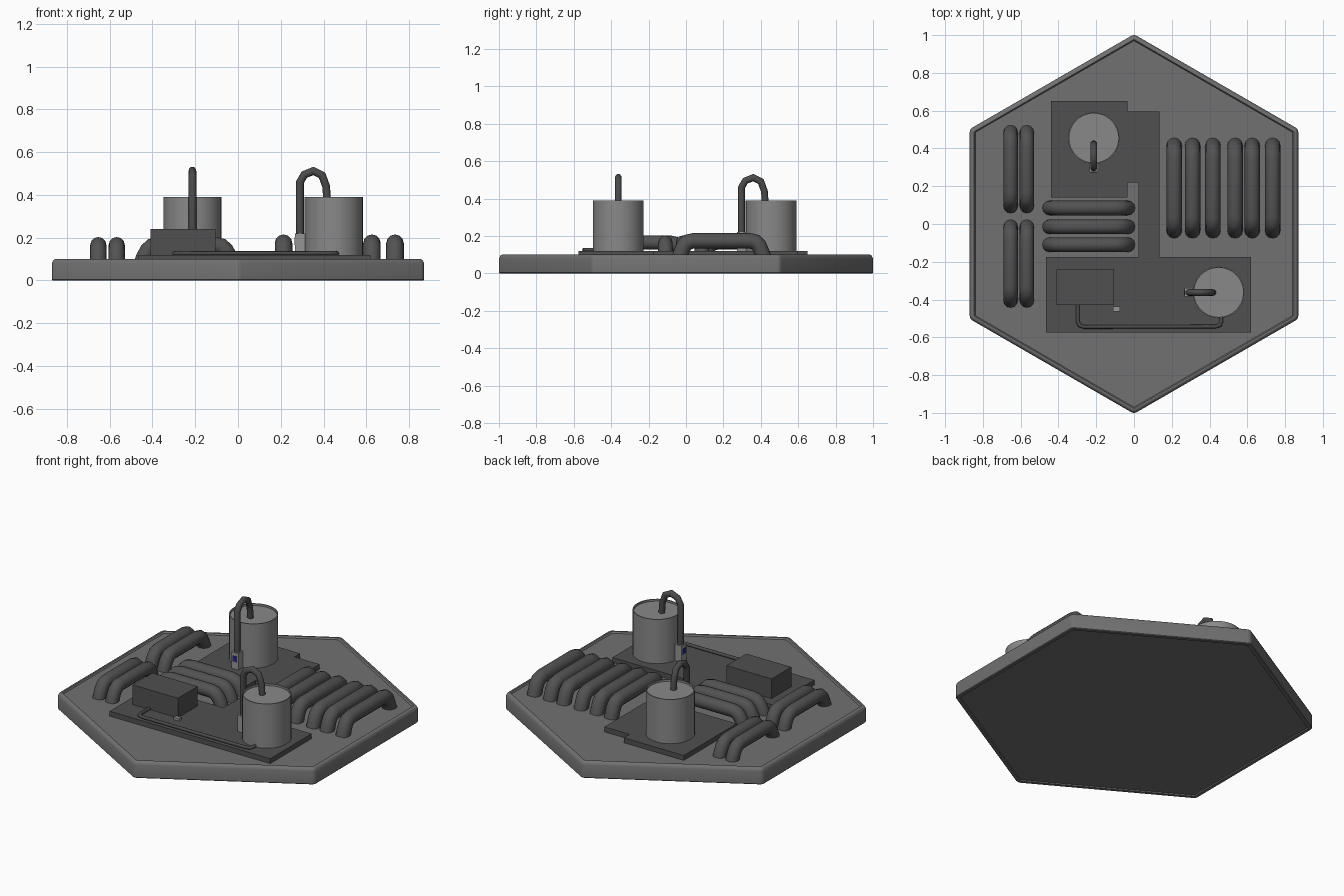
import bpy, bmesh
from math import cos, sin, pi, radians
from mathutils import Vector

if "Cube" in bpy.data.objects:
    bpy.data.objects.remove(bpy.data.objects["Cube"])


def mat(name, *c):
    m = bpy.data.materials.new(name)
    m.diffuse_color = (*c, 1) if len(c) == 3 else (c[0], c[0], c[0], 1)
    m.use_nodes = True
    m.node_tree.nodes["Principled BSDF"].inputs["Base Color"].default_value = m.diffuse_color
    return m


BASE, DARK, TUBE = mat("base_grey", 0.165), mat("dark_grey", 0.08), mat("tube_grey", 0.085)
TANK, LIGHT, PIPE = mat("tank_grey", 0.25), mat("light_grey", 0.3), mat("pipe_grey", 0.07)
SCREEN = mat("screen_blue", 0.02, 0.02, 0.18)


def add_mesh(name, bm, material, angle=0):
    bmesh.ops.recalc_face_normals(bm, faces=bm.faces)
    me = bpy.data.meshes.new(name)
    bm.to_mesh(me)
    bm.free()
    me.materials.append(material)
    ob = bpy.data.objects.new(name, me)
    bpy.context.collection.objects.link(ob)
    if angle:
        bpy.ops.object.select_all(action='DESELECT')
        ob.select_set(True)
        bpy.context.view_layer.objects.active = ob
        bpy.ops.object.shade_smooth_by_angle(angle=radians(angle))
    return ob


def loft(name, rings, material, angle=40):
    """Skin a stack of equal rings and cap both ends."""
    bm = bmesh.new()
    loops = [[bm.verts.new(p) for p in r] for r in rings]
    n = len(loops[0])
    for a, b in zip(loops, loops[1:]):
        for i in range(n):
            j = (i + 1) % n
            bm.faces.new((a[i], a[j], b[j], b[i]))
    bm.faces.new(loops[0])
    bm.faces.new(loops[-1])
    return add_mesh(name, bm, material, angle)


def box(name, material, x0, x1, y0, y1, z0, z1):
    bm = bmesh.new()
    bmesh.ops.create_cube(bm, size=1)
    for v in bm.verts:
        v.co = ((x0 + x1) / 2 + v.co.x * (x1 - x0),
                (y0 + y1) / 2 + v.co.y * (y1 - y0),
                (z0 + z1) / 2 + v.co.z * (z1 - z0))
    return add_mesh(name, bm, material)


def pipe(name, pts, r, material, sides=12):
    """Round tube in one plane, mitred along its path."""
    pts = [Vector(p) for p in pts]
    side = None
    for i in range(1, len(pts) - 1):
        c = (pts[i] - pts[i - 1]).cross(pts[i + 1] - pts[i])
        if c.length > 1e-6:
            side = c.normalized()
            break
    rings = []
    for i, p in enumerate(pts):
        d0 = (p - pts[i - 1]).normalized() if i else (pts[1] - p).normalized()
        d1 = (pts[i + 1] - p).normalized() if i < len(pts) - 1 else d0
        t = (d0 + d1).normalized()
        up = side.cross(t) / max(t.dot(d1), 0.5)
        rings.append([p + r * (cos(2 * pi * k / sides) * side + sin(2 * pi * k / sides) * up)
                      for k in range(sides)])
    return loft(name, rings, material, 70)


# hexagonal base slab: slightly recessed faces inside a rounded rim
def hex_ring(off, z):
    a, r = 0.87 - off, max(0.03 - off, 0.004)
    ring = []
    for k in range(6):
        th = radians(90 + 60 * k)
        d = (a - r) / cos(pi / 6)
        for s in (-30, -10, 10, 30):
            t = th + radians(s)
            ring.append((d * cos(th) + r * cos(t), d * sin(th) + r * sin(t), z))
    return ring


loft("hex_base", [hex_ring(o, z) for o, z in (
    (0.026, 0.006), (0.022, 0), (0.004, 0), (0, 0.004), (0, 0.08), (0.006, 0.094),
    (0.016, 0.1), (0.024, 0.099), (0.03, 0.09))], BASE)

# stepped mounting plate
outline = [(-0.44, 0.65), (-0.035, 0.65), (-0.035, 0.595), (0.135, 0.595), (0.135, -0.175),
           (0.62, -0.175), (0.62, -0.575), (-0.465, -0.575), (-0.465, -0.175), (0.025, -0.175),
           (0.025, 0.22), (-0.035, 0.22), (-0.035, 0.14), (-0.44, 0.14)]
bm = bmesh.new()
face = bm.faces.new([bm.verts.new((x, y, 0.085)) for x, y in outline])
ext = bmesh.ops.extrude_face_region(bm, geom=[face])
for v in ext["geom"]:
    if isinstance(v, bmesh.types.BMVert):
        v.co.z = 0.12
add_mesh("mounting_plate", bm, DARK)

# tanks with a shallow lip, each with a hooked pipe, connector and screen
hook = [(0.158, 0.2), (0.158, 0.46), (0.138, 0.495), (0.095, 0.512),
        (0.055, 0.492), (0.036, 0.44), (0.031, 0.375)]
for n, (cx, cy, dx, dy) in enumerate([(-0.213, 0.455, 0, -1), (0.448, -0.362, -1, 0)], 1):
    loft(f"tank_{n}", [[(cx + r * cos(2 * pi * k / 32), cy + r * sin(2 * pi * k / 32), z)
                        for k in range(32)]
                       for r, z in ((0.136, 0.115), (0.136, 0.39), (0.13, 0.39), (0.13, 0.378))], TANK)
    pipe(f"hook_pipe_{n}", [(cx + dx * d, cy + dy * d, z) for d, z in hook], 0.018, PIPE)
    bx, by = cx + dx * 0.158, cy + dy * 0.158
    box(f"connector_{n}", LIGHT, bx - 0.023, bx + 0.023, by - 0.023, by + 0.023, 0.115, 0.22)
    sx, sy = bx + dx * 0.023, by + dy * 0.023
    hx, hy = (0.002, 0.016) if dx else (0.016, 0.002)
    box(f"screen_{n}", SCREEN, sx - hx, sx + hx, sy - hy, sy + hy, 0.165, 0.2)

# control box, small plug and thin feed pipe
box("control_box", DARK, -0.41, -0.105, -0.43, -0.24, 0.115, 0.24)
box("plug", LIGHT, -0.112, -0.075, -0.462, -0.438, 0.115, 0.135)
pipe("feed_pipe", [(-0.298, -0.42, 0.127), (-0.298, -0.515, 0.127), (-0.29, -0.535, 0.127),
                   (-0.265, -0.545, 0.127), (0.43, -0.543, 0.127), (0.455, -0.535, 0.127),
                   (0.462, -0.515, 0.127), (0.462, -0.48, 0.127)], 0.01, PIPE, 8)


# fat arched tubes
def arch(name, a, b, across, along_x, r, top):
    zc = top - r
    half = [(a + r, 0.08), (a + r + 0.01, 0.108), (a + r + 0.027, zc - 0.025),
            (a + r + 0.046, zc - 0.007), (a + r + 0.075, zc)]
    prof = half + [(a + b - u, z) for u, z in reversed(half)]
    pipe(name, [(u, across, z) if along_x else (across, u, z) for u, z in prof], r, TUBE)


for i, x in enumerate((0.213, 0.31, 0.418, 0.535, 0.626, 0.734), 1):
    arch(f"right_tube_{i}", -0.078, 0.458, x, False, 0.041, 0.215)
for i, x in enumerate((-0.653, -0.567), 1):
    arch(f"left_back_tube_{i}", 0.055, 0.525, x, False, 0.038, 0.203)
    arch(f"left_front_tube_{i}", -0.445, 0.025, x, False, 0.038, 0.203)
for i, y in enumerate((0.085, -0.015, -0.11), 1):
    arch(f"middle_tube_{i}", -0.487, 0.008, y, True, 0.039, 0.203)
